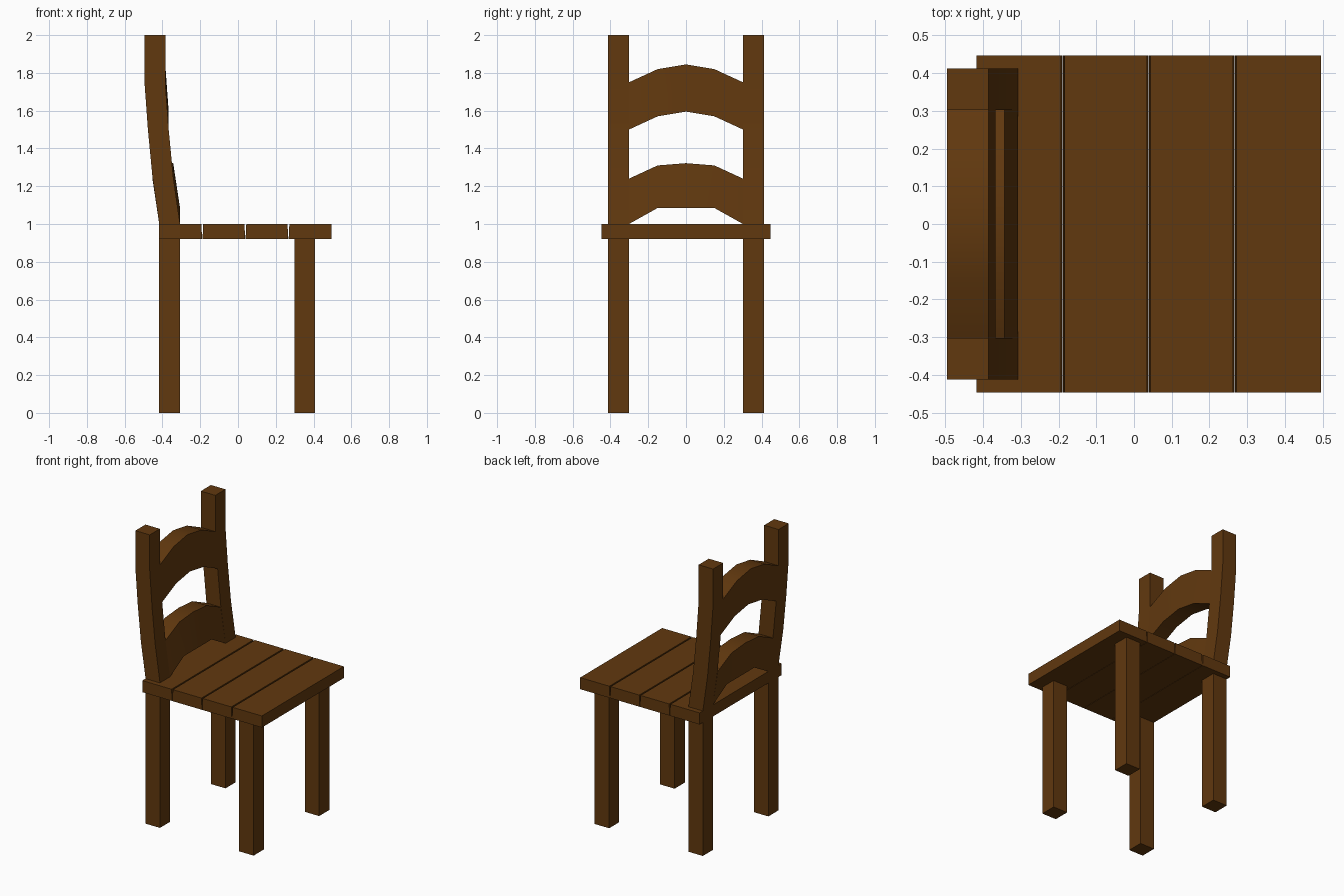
import bpy, math

if "Cube" in bpy.data.objects:
    bpy.data.objects.remove(bpy.data.objects["Cube"])

wood = bpy.data.materials.new("dark_wood")
wood.diffuse_color = (0.12, 0.04, 0.0045, 1)
wood.use_nodes = True
wood.node_tree.nodes["Principled BSDF"].inputs["Base Color"].default_value = wood.diffuse_color


def loft(name, sections):
    """Skin a row of four-cornered sections and cap both ends."""
    verts = [p for s in sections for p in s]
    faces = [(3, 2, 1, 0)]
    for k in range(len(sections) - 1):
        a = 4 * k
        faces += [(a + i, a + (i + 1) % 4, a + 4 + (i + 1) % 4, a + 4 + i) for i in range(4)]
    n = len(verts)
    faces.append((n - 4, n - 3, n - 2, n - 1))
    mesh = bpy.data.meshes.new(name)
    mesh.from_pydata(verts, [], faces)
    mesh.materials.append(wood)
    obj = bpy.data.objects.new(name, mesh)
    bpy.context.collection.objects.link(obj)
    bpy.ops.object.select_all(action='DESELECT')
    bpy.context.view_layer.objects.active = obj
    obj.select_set(True)
    bpy.ops.object.mode_set(mode='EDIT')
    bpy.ops.mesh.select_all(action='SELECT')
    bpy.ops.mesh.normals_make_consistent(inside=False)
    bpy.ops.object.mode_set(mode='OBJECT')
    bpy.ops.object.shade_smooth_by_angle(angle=math.radians(30))
    return obj


def rect(x0, x1, y0, y1, z):
    return [(x0, y0, z), (x1, y0, z), (x1, y1, z), (x0, y1, z)]


T = 0.11                    # thickness of legs, posts and slats
Y0, Y1 = 0.302, 0.412       # inner and outer side of legs
SEAT_LOW, SEAT_TOP = 0.92, 1.0
# rear edge of the curved back: height -> x
back = {1.0: -0.417, 1.25: -0.453, 1.5: -0.477, 1.75: -0.495, 2.0: -0.495}

# legs and curved back posts
for side, s in (("left", -1), ("right", 1)):
    ya, yb = sorted((s * Y0, s * Y1))
    for part, x in (("front", 0.298), ("back", -0.417)):
        loft(f"{part}_leg_{side}", [rect(x, x + T, ya, yb, z) for z in (0, SEAT_LOW)])
    loft(f"back_post_{side}", [rect(x, x + T, ya, yb, z) for z, x in back.items()])

# seat planks, slightly narrower on top so that grooves show
START, PITCH = -0.417, 0.228
for i in range(4):
    x0, x1 = START + i * PITCH, START + (i + 1) * PITCH
    left = 0.0 if i == 0 else 1.0
    right = 0.0 if i == 3 else 1.0
    loft(f"seat_plank_{i + 1}", [
        rect(x0 + 0.001 * left, x1 - 0.001 * right, -0.447, 0.447, SEAT_LOW),
        rect(x0 + 0.005 * left, x1 - 0.005 * right, -0.447, 0.447, SEAT_TOP)])


def slat(name, low, high, low_rise, high_rise):
    """Arched slat: columns keep the post's lean and are lifted in the middle."""
    sections = []
    for k, y in enumerate((-Y0, -0.15, 0, 0.15, Y0)):
        j = min(k, 4 - k)
        xl, xh = back[low], back[high]
        zl, zh = low + low_rise[j], high + high_rise[j]
        sections.append([(xl, y, zl), (xl + T, y, zl), (xh + T, y, zh), (xh, y, zh)])
    return loft(name, sections)


# back slats
slat("lower_back_slat", 1.0, 1.25, (0, 0.085, 0.085), (-0.01, 0.06, 0.072))
slat("upper_back_slat", 1.5, 1.75, (0, 0.07, 0.095), (0, 0.07, 0.095))
